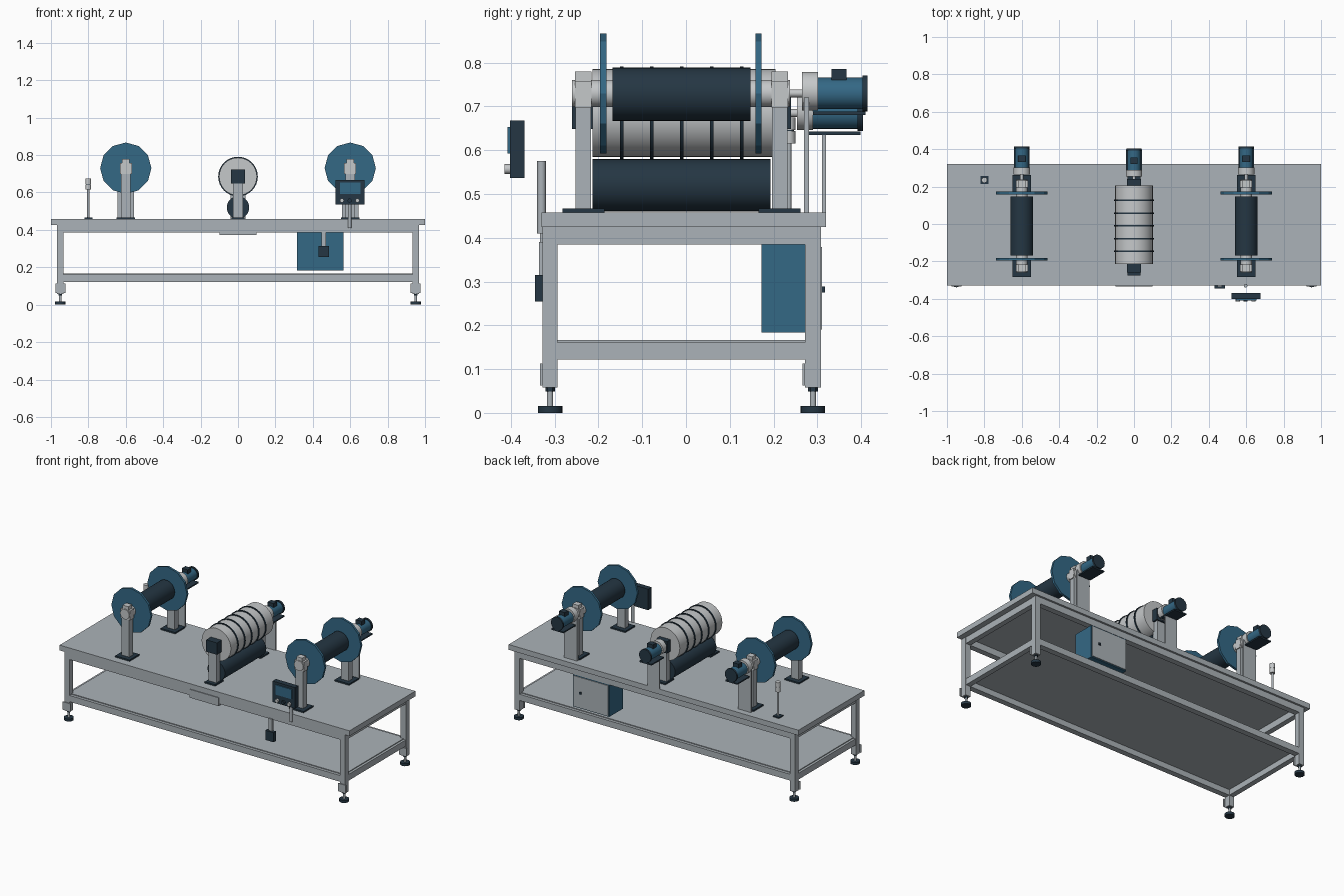
import bpy, math
from mathutils import Matrix

if "Cube" in bpy.data.objects:
    bpy.data.objects.remove(bpy.data.objects["Cube"])


def material(name, rgb):
    m = bpy.data.materials.new(name)
    m.diffuse_color = (*rgb, 1)
    m.use_nodes = True
    m.node_tree.nodes["Principled BSDF"].inputs["Base Color"].default_value = m.diffuse_color
    return m


GREY = material("frame grey", (0.41, 0.45, 0.48))
PALE = material("polished steel", (0.56, 0.58, 0.59))
BLUE = material("machine blue", (0.034, 0.138, 0.235))
DARK = material("dark slate", (0.018, 0.037, 0.056))


def box(name, mat, x, y, z):
    """Box from (min, max) ranges on each axis."""
    bpy.ops.mesh.primitive_cube_add(size=1)
    o = bpy.context.object
    o.name = name
    centre = [(a + b) / 2 for a, b in (x, y, z)]
    size = [b - a for a, b in (x, y, z)]
    o.data.transform(Matrix.Translation(centre) @ Matrix.Diagonal((*size, 1)))
    o.data.materials.append(mat)
    return o


def cyl(name, mat, axis, centre, span, r, sides=32):
    """Cylinder along 'y' or 'z'; centre holds the other two coordinates."""
    bpy.ops.mesh.primitive_cylinder_add(vertices=sides, radius=r, depth=span[1] - span[0])
    o = bpy.context.object
    o.name = name
    mid = (span[0] + span[1]) / 2
    if axis == 'y':
        mat4 = Matrix.Translation((centre[0], mid, centre[1])) @ Matrix.Rotation(math.pi / 2, 4, 'X')
    else:
        mat4 = Matrix.Translation((*centre, mid))
    o.data.transform(mat4)
    o.data.materials.append(mat)
    if sides > 12:
        bpy.ops.object.shade_smooth_by_angle(angle=math.radians(30))
    return o


def around(c, h):
    return (c - h, c + h)


# Table top and lower shelf
box("table_top", GREY, (-1, 1), (-0.33, 0.32), (0.425, 0.458))
box("lower_shelf", GREY, (-0.95, 0.95), (-0.31, 0.29), (0.157, 0.166))

# Rails of the frame
FRONT, BACK = (-0.328, -0.293), (0.272, 0.308)
for level, z in (("upper", (0.385, 0.425)), ("lower", (0.122, 0.161))):
    for side, y in (("front", FRONT), ("back", BACK)):
        box(f"{level}_{side}_rail", GREY, (-0.94, 0.94), y, z)
    for sx in (-1, 1):
        box(f"{level}_end_rail", GREY, around(sx * 0.949, 0.016), (-0.293, 0.272), z)

# Legs with bracket plates and levelling feet
for sx in (-1, 1):
    for y in (FRONT, BACK):
        x, cy = sx * 0.95, (y[0] + y[1]) / 2
        box("leg", GREY, around(x, 0.0175), y, (0.058, 0.425))
        box("leg_bracket", GREY, around(x, 0.027), (y[0] - 0.006, y[0]), (0.063, 0.113))
        cyl("foot_stem", GREY, 'z', (x, cy), (0.014, 0.06), 0.007, 16)
        cyl("foot_nut", DARK, 'z', (x, cy), (0.049, 0.058), 0.011, 6)
        cyl("foot_pad", DARK, 'z', (x, cy), (0, 0.016), 0.028, 24)


def motor_unit(x, z, y0, y_end):
    """Gearbox, motor, fan cover, terminal box and bed, running backwards."""
    y1 = y0 + 0.037
    cyl("motor_shaft", PALE, 'y', (x, z), (0.22, y0), 0.009, 16)
    cyl("gearbox", PALE, 'y', (x, z + 0.005), (y0, y1), 0.044)
    cyl("motor", BLUE, 'y', (x, z), (y1, y_end - 0.012), 0.036)
    cyl("fan_cover", DARK, 'y', (x, z), (y_end - 0.012, y_end), 0.041)
    box("terminal_box", DARK, around(x, 0.02), (y1 + 0.03, y1 + 0.065), (z + 0.025, z + 0.056))
    box("motor_bed", DARK, around(x, 0.042), (y1 - 0.012, y_end - 0.005), (z - 0.05, z - 0.042))


# Two reels: core, flanges, shaft, pillars, drive
for x in (-0.6, 0.6):
    z = 0.73
    cyl("reel_core", DARK, 'y', (x, z - 0.002), (-0.168, 0.147), 0.061)
    for y in (-0.189, 0.166):
        cyl("reel_flange", BLUE, 'y', (x, z), around(y, 0.007), 0.137, 12)
    cyl("reel_shaft", PALE, 'y', (x, z), (-0.26, 0.238), 0.031)
    for y in (-0.2345, 0.214):
        box("reel_base_plate", DARK, around(x, 0.05), around(y, 0.048), (0.458, 0.467))
        box("reel_pillar", GREY, around(x, 0.026), around(y, 0.018), (0.465, 0.705))
        box("bearing_block", PALE, around(x, 0.032), around(y, 0.0185), (0.698, 0.757))
        box("bearing_cap", PALE, around(x, 0.02), around(y, 0.0185), (0.757, 0.78))
    motor_unit(x, z, 0.265, 0.415)
    box("reel_motor_bracket", GREY, around(x, 0.045), (0.269, 0.281), (0.458, 0.72))

# Grooved main roller with dark rings, and pressure roller below it
cyl("main_roller", PALE, 'y', (0, 0.685), (-0.214, 0.205), 0.101)
for i in range(5):
    cyl("roller_ring", DARK, 'y', (0, 0.685), around(-0.01 + (i - 2) * 0.0685, 0.004), 0.106)
cyl("pressure_roller", DARK, 'y', (0, 0.52), (-0.214, 0.193), 0.06)
for y, out in ((-0.2345, -1), (0.214, 1)):
    box("roller_base_plate", DARK, around(0, 0.036), around(y, 0.042), (0.458, 0.467))
    box("roller_pillar", GREY, around(0, 0.027), around(y, 0.018), (0.465, 0.66))
    box("roller_bearing", DARK, around(0, 0.037), around(y + out * 0.002, 0.024), (0.648, 0.722))
motor_unit(0, 0.685, 0.253, 0.404)
box("roller_motor_bracket", GREY, around(0, 0.04), (0.311, 0.32), (0.458, 0.636))

# Control panel with screen, knobs and post
box("panel_case", DARK, (0.52, 0.675), (-0.402, -0.369), (0.537, 0.668))
box("panel_screen", BLUE, (0.546, 0.655), (-0.408, -0.402), (0.592, 0.653))
for x, mat in ((0.555, PALE), (0.597, DARK), (0.638, PALE)):
    cyl("panel_knob", mat, 'y', (x, 0.557), (-0.415, -0.402), 0.011, 16)
cyl("panel_post", GREY, 'z', (0.597, -0.33), (0.41, 0.575), 0.01, 16)

# Front tray and hanging switch box
box("front_tray", GREY, (-0.1, 0.1), (-0.333, -0.3), (0.372, 0.424))
box("switch_hanger", GREY, around(0.458, 0.012), (-0.336, -0.322), (0.3, 0.39))
box("switch_box", DARK, (0.43, 0.487), (-0.345, -0.322), (0.255, 0.315))

# Electrical cabinet with rear door and handle
box("cabinet", BLUE, (0.315, 0.565), (0.172, 0.306), (0.184, 0.385))
box("cabinet_door", GREY, (0.32, 0.56), (0.306, 0.311), (0.19, 0.379))
box("cabinet_handle", DARK, around(0.51, 0.007), (0.311, 0.317), around(0.282, 0.007))

# Signal lamp
box("lamp_base", DARK, around(-0.8, 0.021), around(0.235, 0.021), (0.458, 0.465))
cyl("lamp_pole", GREY, 'z', (-0.8, 0.235), (0.465, 0.62), 0.006, 12)
for i in range(2):
    cyl("lamp_segment", PALE, 'z', (-0.8, 0.235), (0.615 + i * 0.031, 0.644 + i * 0.031), 0.015, 20)
cyl("lamp_core", DARK, 'z', (-0.8, 0.235), (0.618, 0.67), 0.012, 16)
